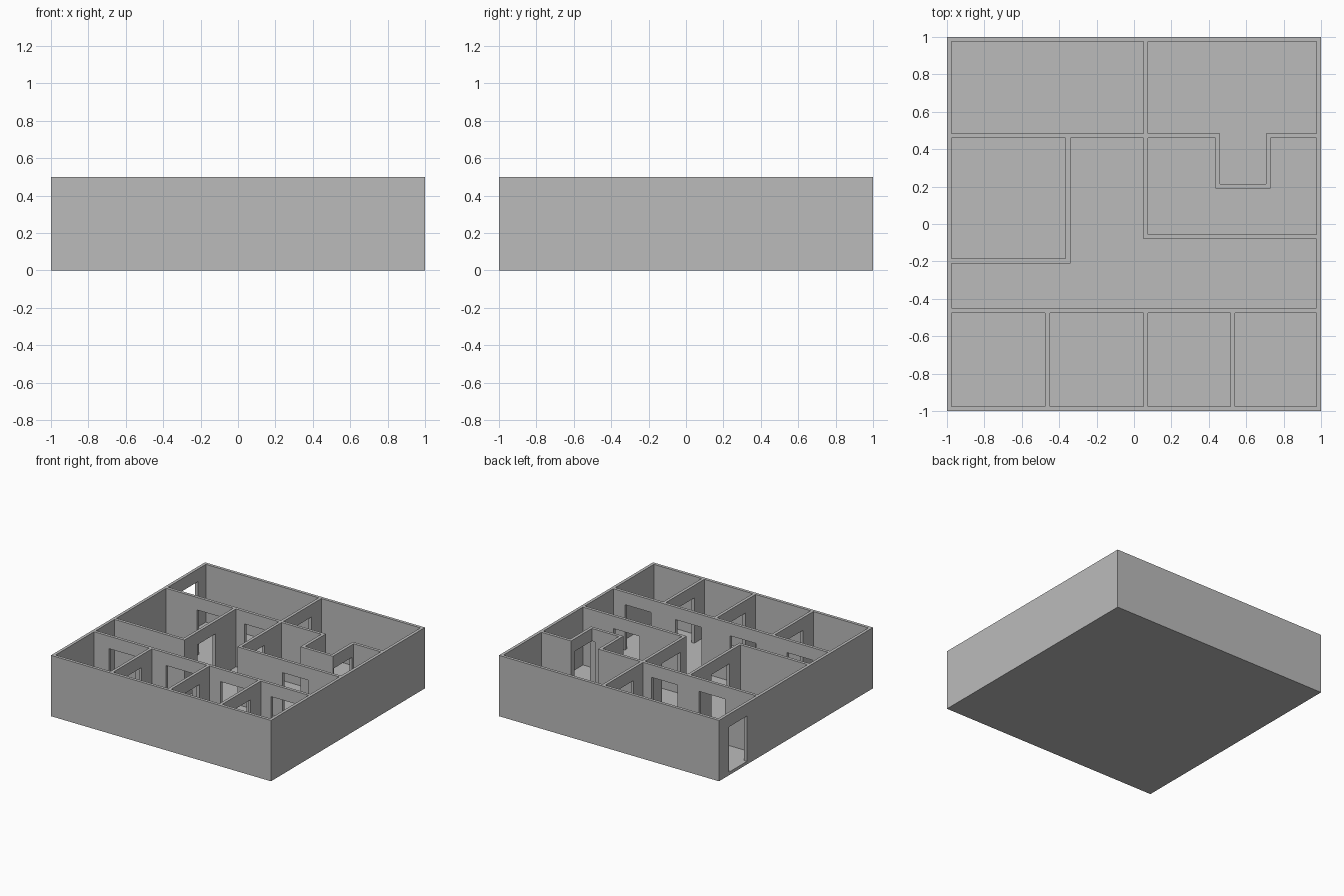
import bpy
import bmesh
from mathutils import Matrix, Vector

if "Cube" in bpy.data.objects:
    bpy.data.objects.remove(bpy.data.objects["Cube"])

FLOOR, TOP, DOOR_TOP = 0.025, 0.5, 0.397
DOOR = 0.236      # door width
REACH = 0.04      # how far a door cutter reaches either side of its wall

grey = bpy.data.materials.new("plain grey")
grey.use_nodes = True
colour = (0.5, 0.5, 0.5, 1)
grey.diffuse_color = colour
grey.node_tree.nodes["Principled BSDF"].inputs["Base Color"].default_value = colour


def box(name, x0, x1, y0, y1, z0, z1):
    bm = bmesh.new()
    size = Vector((x1 - x0, y1 - y0, z1 - z0))
    centre = Vector((x0 + x1, y0 + y1, z0 + z1)) / 2
    bmesh.ops.create_cube(bm, size=1, matrix=Matrix.Translation(centre) @ Matrix.Diagonal(size.to_4d()))
    mesh = bpy.data.meshes.new(name)
    bm.to_mesh(mesh)
    bm.free()
    mesh.materials.append(grey)
    obj = bpy.data.objects.new(name, mesh)
    bpy.context.collection.objects.link(obj)
    return obj


def cut(target, *bounds):
    cutter = box("cutter", *bounds)
    cutter.hide_render = True
    mod = target.modifiers.new("cut", "BOOLEAN")
    mod.operation, mod.solver, mod.object = "DIFFERENCE", "EXACT", cutter
    graph = bpy.context.evaluated_depsgraph_get()
    result = bpy.data.meshes.new_from_object(target.evaluated_get(graph))
    target.modifiers.clear()
    target.data = result
    bpy.data.objects.remove(cutter)


floor = box("floor", -1, 1, -1, 1, 0, FLOOR)
walls = box("walls", -1, 1, -1, 1, FLOOR, TOP)

# Rooms, as x and y ranges; L-shaped rooms take several overlapping boxes
rooms = [
    (-.975, .05, .485, .975),       # back left room
    (.075, .975, .485, .975),       # back right room
    (.46, .705, .215, .6),          # its alcove
    (-.975, -.365, -.185, .46),     # side room
    (.075, .435, -.055, .46),       # room wrapped around the alcove
    (.73, .975, -.055, .46),
    (.075, .975, -.055, .19),
    (-.34, .05, -.45, .46),         # hall
    (-.975, .05, -.45, -.21),       # corridor
    (-.34, .975, -.45, -.08),
]
# Row of four front rooms
rooms += [(a, b, -.975, -.475) for a, b in
          ((-.975, -.475), (-.45, .05), (.075, .515), (.54, .975))]
for room in rooms:
    cut(walls, *room, 0, 0.6)

# Doors in walls that run along x: (door centre x, wall y)
for x, y in [(-.72, -.462), (-.205, -.462), (.292, -.462), (.752, -.462),
             (-.575, .472), (-.145, .472), (.58, -.067)]:
    cut(walls, x - DOOR / 2, x + DOOR / 2, y - REACH, y + REACH, 0, DOOR_TOP)

# Doors in walls that run along y: (wall x, door centre y)
for x, y in [(-.462, -.725), (.062, -.725), (.527, -.725), (-.352, .075),
             (.062, .12), (.062, .727), (.717, .32), (-.99, .755)]:
    cut(walls, x - REACH, x + REACH, y - DOOR / 2, y + DOOR / 2, 0, DOOR_TOP)
